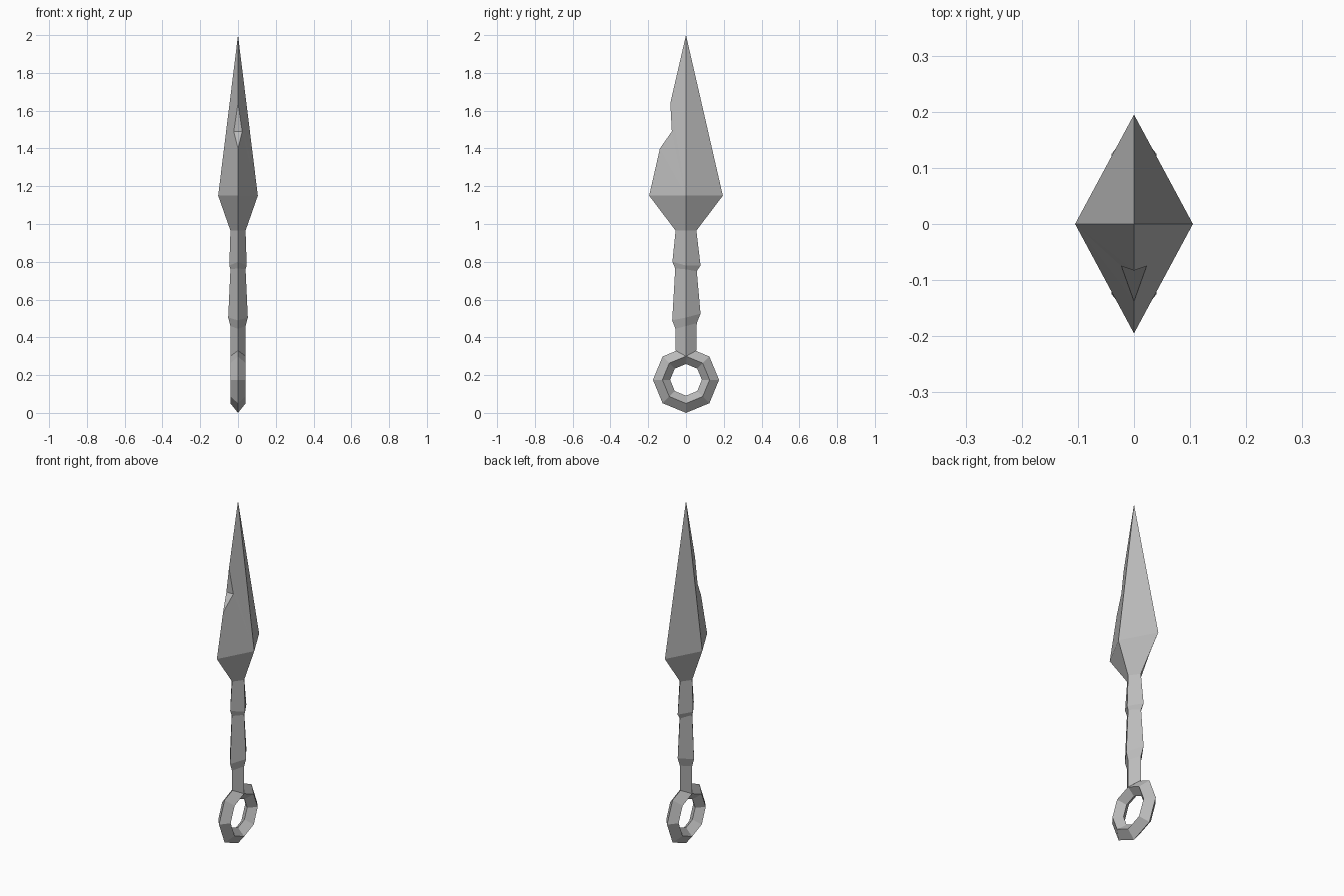
import bpy
import bmesh
from math import cos, sin, pi

cube = bpy.data.objects.get("Cube")
if cube:
    bpy.data.objects.remove(cube, do_unlink=True)

# One steel grey for every part
steel = bpy.data.materials.new("steel grey")
steel.use_nodes = True
GREY = (0.5, 0.5, 0.5, 1)
steel.diffuse_color = GREY
steel.node_tree.nodes["Principled BSDF"].inputs["Base Color"].default_value = GREY


def finish(name, bm):
    bmesh.ops.recalc_face_normals(bm, faces=bm.faces)
    mesh = bpy.data.meshes.new(name)
    bm.to_mesh(mesh)
    bm.free()
    mesh.materials.append(steel)
    obj = bpy.data.objects.new(name, mesh)
    bpy.context.collection.objects.link(obj)
    return obj


def diamond(bm, half_x, front, back, z_front, z_side, z_back):
    """Four-cornered ring: front, left, back, right."""
    points = [(0, -front, z_front), (half_x, 0, z_side),
              (0, back, z_back), (-half_x, 0, z_side)]
    return [bm.verts.new(p) for p in points]


def bridge(bm, a, b):
    n = len(a)
    for i in range(n):
        j = (i + 1) % n
        bm.faces.new((a[i], a[j], b[j], b[i]))


# Blade: long four-sided point with a chip out of the front edge
bm = bmesh.new()
neck = diamond(bm, 0.04, 0.055, 0.055, 0.965, 0.965, 0.965)
wide = diamond(bm, 0.105, 0.195, 0.195, 1.15, 1.15, 1.15)
bm.faces.new(neck)
bridge(bm, neck, wide)
tip = bm.verts.new((0, 0, 2))
chip_low = bm.verts.new((0, -0.138, 1.40))
chip_top = bm.verts.new((0, -0.083, 1.64))
chip_in = [bm.verts.new((s * 0.0225, -0.075, 1.49)) for s in (1, -1)]
front, left, back, right = wide
for side, inner in zip((left, right), chip_in):
    bm.faces.new((side, back, tip))
    # the front facet is fanned from the side corner, around the chip
    edge = (front, chip_low, inner, chip_top, tip)
    for a, b in zip(edge, edge[1:]):
        bm.faces.new((side, a, b))
bm.faces.new((chip_low, chip_in[0], chip_in[1]))
bm.faces.new((chip_top, chip_in[1], chip_in[0]))
bmesh.ops.dissolve_limit(bm, angle_limit=0.01, verts=bm.verts, edges=bm.edges)
finish("blade", bm)

# Handle: diamond section with two slanted swellings
bm = bmesh.new()
sections = [
    (0.04, 0.055, 0.055, 0.965, 0.965, 0.965),
    (0.046, 0.072, 0.077, 0.80, 0.78, 0.78),
    (0.04, 0.057, 0.057, 0.765, 0.76, 0.75),
    (0.052, 0.073, 0.077, 0.49, 0.505, 0.525),
    (0.04, 0.056, 0.057, 0.445, 0.46, 0.475),
    (0.04, 0.055, 0.055, 0.33, 0.30, 0.33),
]
rings = [diamond(bm, *s) for s in sections]
for a, b in zip(rings, rings[1:]):
    bridge(bm, a, b)
bm.faces.new(rings[0])
bm.faces.new(rings[-1])
finish("handle", bm)

# Pommel ring: eight segments with a diamond section
bm = bmesh.new()
section = [(0, 0.175), (0.04, 0.125), (0, 0.084), (-0.04, 0.125)]
loops = []
for i in range(8):
    a = i * pi / 4
    loops.append([bm.verts.new((x, r * cos(a), 0.175 + r * sin(a)))
                  for x, r in section])
for i in range(8):
    bridge(bm, loops[i], loops[(i + 1) % 8])
finish("pommel_ring", bm)
